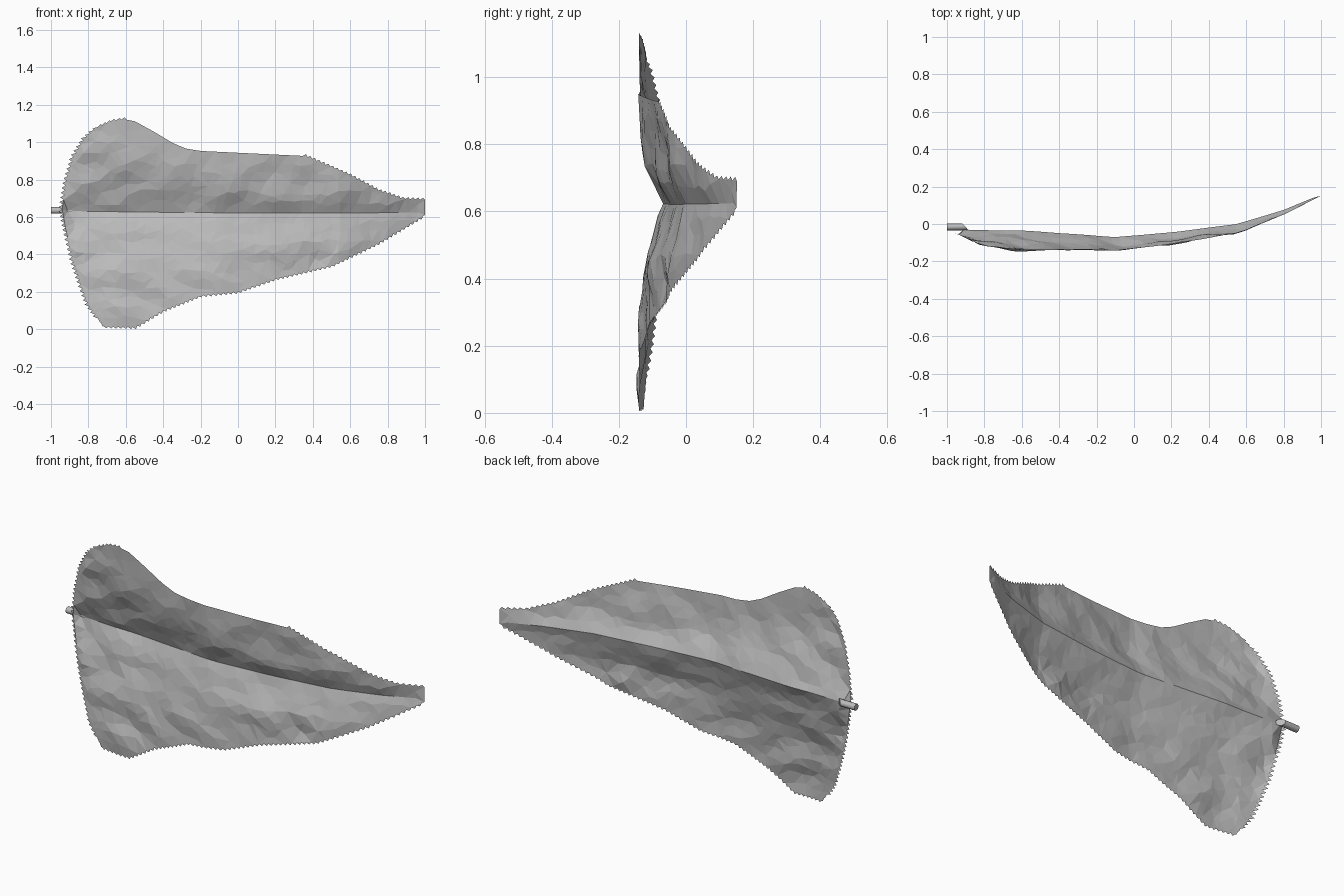
import bpy, bmesh, math, random
from mathutils import Vector, noise
from mathutils.geometry import delaunay_2d_cdt

random.seed(4)
cube = bpy.data.objects.get("Cube")
if cube:
    bpy.data.objects.remove(cube, do_unlink=True)

grey = bpy.data.materials.new("plain grey")
grey.use_nodes = True
grey.diffuse_color = (0.5, 0.5, 0.5, 1)
grey.node_tree.nodes["Principled BSDF"].inputs["Base Color"].default_value = (0.5, 0.5, 0.5, 1)

# Leaf outline above and below the midrib, base to tip (x, z)
TOP = [(-.94, .64), (-.92, .78), (-.88, .92), (-.82, 1.02), (-.75, 1.08), (-.68, 1.11),
       (-.61, 1.122), (-.55, 1.11), (-.45, 1.055), (-.35, .995), (-.28, .965), (-.2, .952),
       (.36, .925), (.6, .82), (.75, .74), (.88, .695), (1, .69)]
BOTTOM = [(-.94, .64), (-.92, .53), (-.88, .36), (-.84, .24), (-.8, .13), (-.72, .015),
          (-.55, .01), (-.4, .1), (-.2, .18), (0, .2), (.2, .27), (.5, .34), (.75, .46), (1, .61)]
# Midrib bend and depth of the fold along the leaf (x, y)
BEND = [(-1, -.03), (-.6, -.035), (-.1, -.07), (.2, -.045), (.55, 0), (.8, .075), (1, .157)]
FOLD = [(-.95, .02), (-.8, .085), (-.6, .105), (-.2, .075), (.3, .06), (.6, .045), (.85, .02), (1, .006)]


def lerp_at(table, x):
    if x <= table[0][0]:
        return table[0][1]
    for (x0, v0), (x1, v1) in zip(table, table[1:]):
        if x <= x1:
            return v0 + (v1 - v0) * (x - x0) / (x1 - x0)
    return table[-1][1]


def rib_z(x):
    return .632 - .012 * math.sin((x + 1) * 1.2)


def surface_y(x, z):
    """Folded blade: the midrib lies at the back, the margins curl to the front."""
    t = z - rib_z(x)
    edge = lerp_at(TOP if t > 0 else BOTTOM, x) - rib_z(x)
    s = min(abs(t) / max(abs(edge), .01), 1)
    y = lerp_at(BEND, x) - lerp_at(FOLD, x) * (1 - (1 - s) ** 2.2)
    # Bumps stretched along the side veins
    lean = x - .5 * abs(t)
    bump = noise.noise(Vector((lean * 5, z * 8, 3)))
    return y + .024 * bump * min(1, 6 * s * (1 - s) + .12) * min(1, (1.05 - x) * 3)


def toothed(table, sign):
    """Walk the outline in small steps, pushing every other point outward."""
    pts, count = [], 0
    for a, b in zip(table, table[1:]):
        a, b = Vector(a), Vector(b)
        n = max(1, round((b - a).length / .013))
        for i in range(n):
            p = a.lerp(b, i / n)
            smooth = sign > 0 and -.6 < p.x < .36
            if count % 2 and not smooth:
                p += Vector((-.02, 0)) if p.x < -.75 else Vector((.004, sign * .011))
            pts.append(p)
            count += 1
    return pts + [Vector(table[-1])]


# Blade: irregular triangles filling the toothed outline
outline = toothed(TOP, 1) + toothed(BOTTOM, -1)[:0:-1]
points = list(outline)
step = .052
for i in range(38):
    x = -.91 + i * step
    if x < .98:
        points.append(Vector((x, rib_z(x))))
    for j in range(1, 12):
        for side in (-1, 1):
            px = x + random.uniform(-.022, .022)
            pz = rib_z(px) + side * j * step + random.uniform(-.018, .018)
            inside = lerp_at(BOTTOM, px) + .022 < pz < lerp_at(TOP, px) - .022
            if inside and -.89 < px < .975:
                points.append(Vector((px, pz)))

verts, _, faces, *_ = delaunay_2d_cdt(points, [], [list(range(len(outline)))], 1, 1e-5)
bm = bmesh.new()
bv = [bm.verts.new((p.x, surface_y(p.x, p.y), p.y)) for p in verts]
for f in faces:
    bm.faces.new([bv[i] for i in f])
bmesh.ops.delete(bm, geom=[v for v in bm.verts if not v.link_faces], context='VERTS')
low = min(v.co.z for v in bm.verts)
bmesh.ops.translate(bm, vec=(0, 0, -low), verts=bm.verts)
mesh = bpy.data.meshes.new("leaf_blade")
bm.to_mesh(mesh)
bm.free()
mesh.materials.append(grey)
blade = bpy.data.objects.new("leaf_blade", mesh)
bpy.context.collection.objects.link(blade)

# Stem: short stalk whose end is cut at a slant into the blade
bpy.ops.mesh.primitive_cylinder_add(vertices=10, radius=.018, depth=.1,
                                    location=(-.95, -.016, .635), rotation=(0, math.pi / 2, 0))
stem = bpy.context.object
stem.name = "stem"
bpy.ops.object.transform_apply(location=True, rotation=True, scale=True)
for v in stem.data.vertices:
    if v.co.x > -.95:
        v.co.x -= (v.co.y + .016) * .9
stem.data.materials.append(grey)
bpy.ops.object.shade_smooth_by_angle(angle=math.radians(40))
